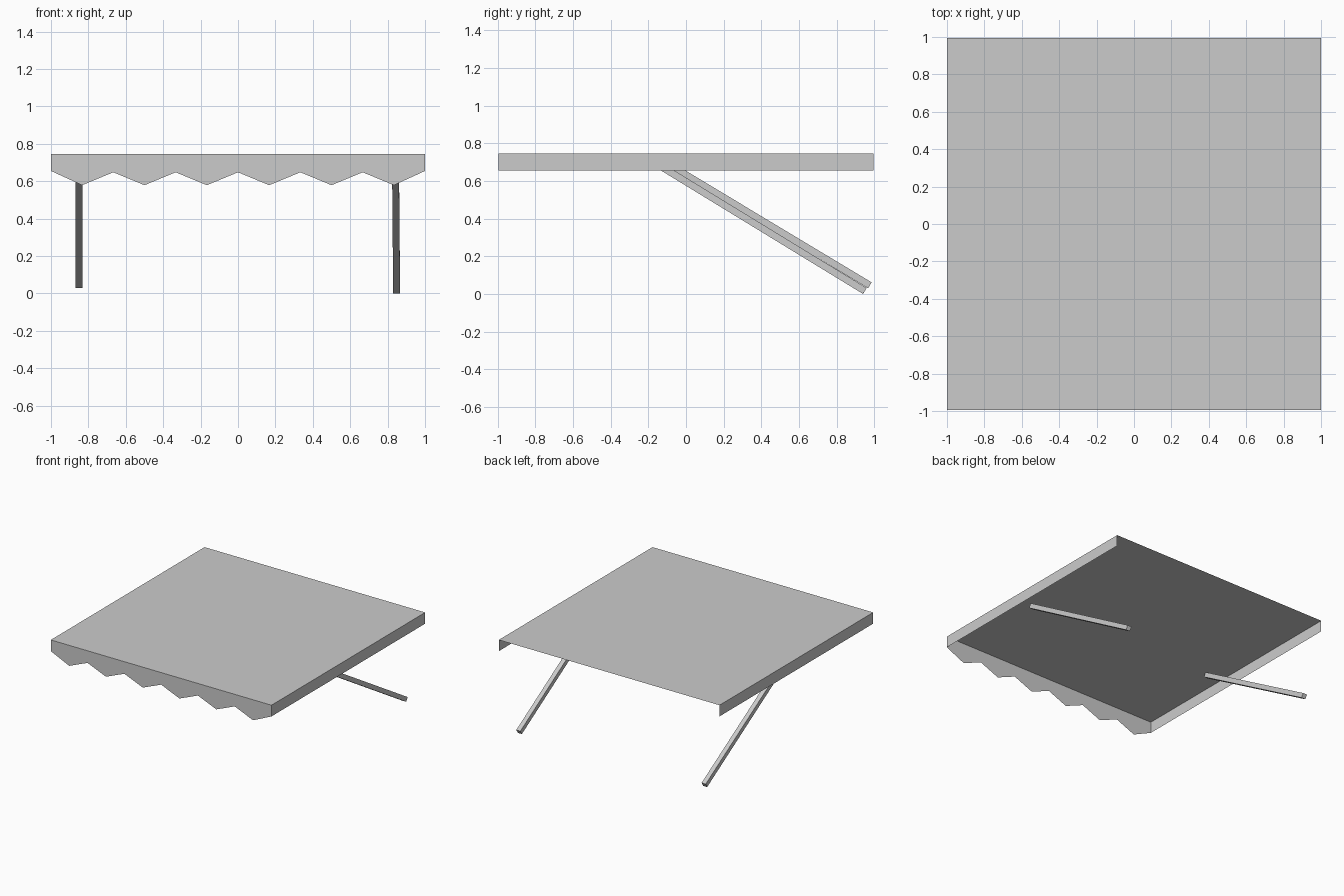
import bpy
from mathutils import Vector

if "Cube" in bpy.data.objects:
    bpy.data.objects.remove(bpy.data.objects["Cube"])

W, D = 1.0, 0.995          # half width, half depth
TOP, HEM = 0.747, 0.655    # canopy height, lower edge of side skirts
POINT, NOTCH = 0.579, 0.648
POINTS = 6


def make(name, verts, faces):
    mesh = bpy.data.meshes.new(name)
    mesh.from_pydata(verts, [], faces)
    mesh.update()
    obj = bpy.data.objects.new(name, mesh)
    bpy.context.collection.objects.link(obj)
    return obj


def sheet(name, verts):
    return make(name, verts, [list(range(len(verts)))])


def pole(name, bottom, top, size):
    # square bar between two points, one pair of sides facing along x
    a, b = Vector(bottom), Vector(top)
    d = (b - a).normalized()
    n = d.cross(Vector((1, 0, 0))).normalized()
    s = n.cross(d)
    h = size / 2
    verts = [p + s * i * h + n * j * h for p in (a, b)
             for i, j in ((-1, -1), (1, -1), (1, 1), (-1, 1))]
    faces = [(0, 1, 2, 3), (7, 6, 5, 4)]
    faces += [(i, i + 4, (i + 1) % 4 + 4, (i + 1) % 4) for i in range(4)]
    return make(name, verts, faces)


# flat canopy cloth
sheet("canopy_top", [(-W, -D, TOP), (W, -D, TOP), (W, D, TOP), (-W, D, TOP)])

# side skirts
sheet("right_skirt", [(W, -D, HEM), (W, D, HEM), (W, D, TOP), (W, -D, TOP)])
sheet("left_skirt", [(-W, D, HEM), (-W, -D, HEM), (-W, -D, TOP), (-W, D, TOP)])

# zigzag front valance
hem = []
for i in range(2 * POINTS + 1):
    z = POINT if i % 2 else (HEM if i in (0, 2 * POINTS) else NOTCH)
    hem.append((-W + i * W / POINTS, -D, z))
sheet("front_valance", hem + [(W, -D, TOP), (-W, -D, TOP)])

# slanted support poles
pole("left_pole", (-0.85, 0.976, 0.046), (-0.85, -0.165, 0.731), 0.037)
pole("right_pole", (0.848, 0.9495, 0.016), (0.842, -0.19, 0.712), 0.037)
